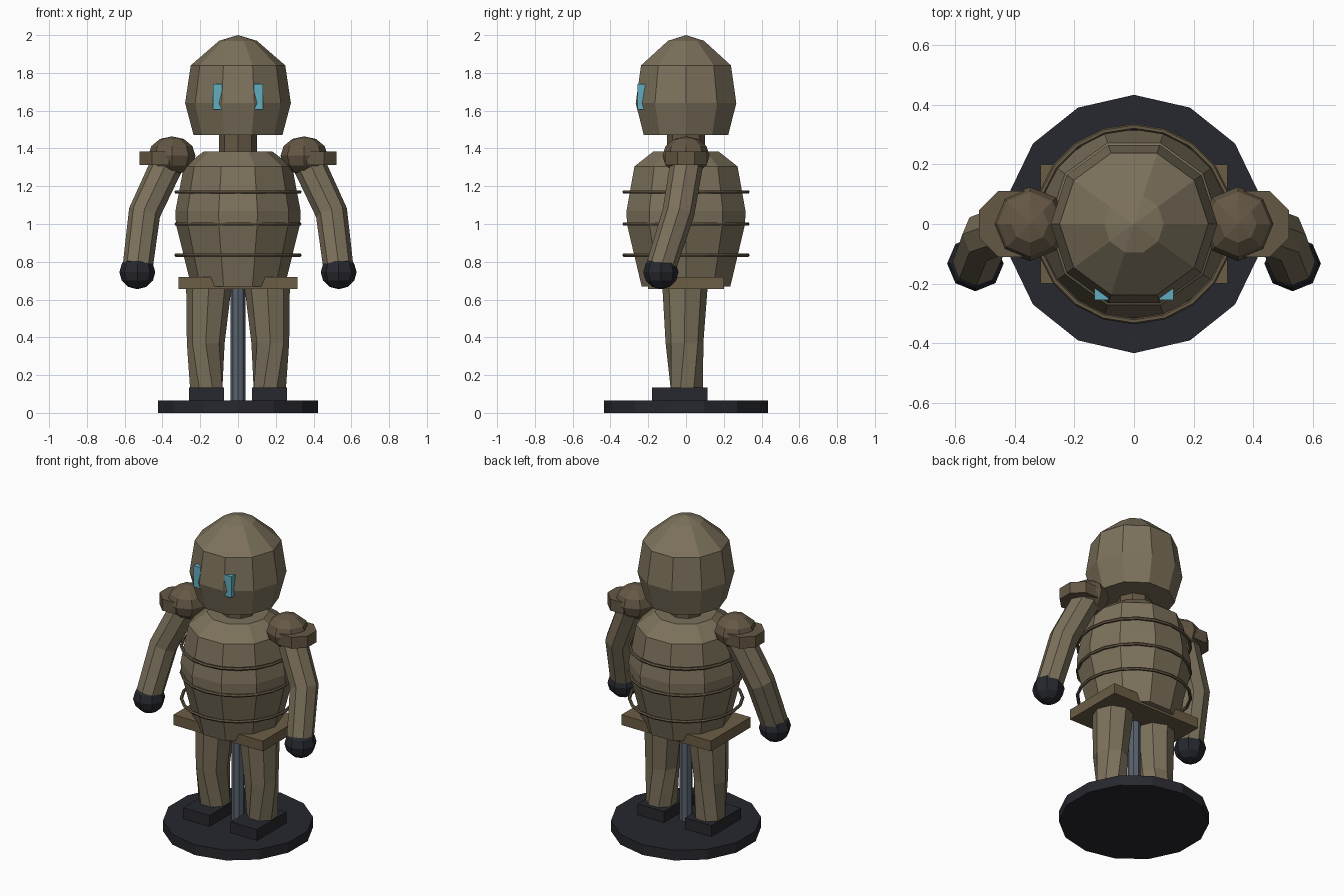
import bpy, bmesh
from math import pi, cos, sin
from mathutils import Vector, Matrix

if "Cube" in bpy.data.objects:
    bpy.data.objects.remove(bpy.data.objects["Cube"])


def material(name, rgb):
    m = bpy.data.materials.new(name)
    m.diffuse_color = (*rgb, 1)
    m.use_nodes = True
    m.node_tree.nodes["Principled BSDF"].inputs["Base Color"].default_value = m.diffuse_color
    return m


TAN = material("tan", (0.20, 0.165, 0.105))
BROWN = material("brown", (0.13, 0.098, 0.06))
BELT = material("belt_brown", (0.145, 0.11, 0.06))
DARK = material("dark", (0.02, 0.021, 0.028))
STEEL = material("steel", (0.10, 0.125, 0.155))
TEAL = material("teal", (0.12, 0.42, 0.53))


def finish(name, bm, mat):
    bmesh.ops.recalc_face_normals(bm, faces=bm.faces)
    me = bpy.data.meshes.new(name)
    bm.to_mesh(me)
    bm.free()
    me.materials.append(mat)
    ob = bpy.data.objects.new(name, me)
    bpy.context.collection.objects.link(ob)
    return ob


def bridge(bm, rings, closed=False):
    n = len(rings[0])
    pairs = list(zip(rings, rings[1:])) + ([(rings[-1], rings[0])] if closed else [])
    for a, b in pairs:
        for i in range(n):
            j = (i + 1) % n
            bm.faces.new((a[i], a[j], b[j], b[i]))
    if not closed:
        bm.faces.new(rings[0])
        bm.faces.new(rings[-1])


def lathe(name, profile, sides, mat, centre=(0, 0), start=0.0, closed=False):
    """Revolve (radius, z) points about a vertical axis."""
    bm = bmesh.new()
    rings = [[bm.verts.new((centre[0] + r * cos(start + 2 * pi * i / sides),
                            centre[1] + r * sin(start + 2 * pi * i / sides), z))
              for i in range(sides)] for r, z in profile]
    bridge(bm, rings, closed)
    bmesh.ops.remove_doubles(bm, verts=bm.verts, dist=1e-5)
    return finish(name, bm, mat)


def limb(name, stations, sides, mat):
    """Tube through (point, radius, spin) stations."""
    bm = bmesh.new()
    pts = [Vector(s[0]) for s in stations]
    rings = []
    for k, (p, r, spin) in enumerate(stations):
        t = (pts[min(k + 1, len(pts) - 1)] - pts[max(k - 1, 0)]).normalized()
        u = (Vector((1, 0, 0)) - t * t.x).normalized()
        v = t.cross(u)
        angles = [spin + 2 * pi * i / sides for i in range(sides)]
        rings.append([bm.verts.new(pts[k] + r * (u * cos(a) + v * sin(a))) for a in angles])
    bridge(bm, rings)
    return finish(name, bm, mat)


def box(name, lo, hi, mat):
    bm = bmesh.new()
    lo, hi = Vector(lo), Vector(hi)
    m = Matrix.Translation((lo + hi) / 2) @ Matrix.Diagonal((*(hi - lo), 1))
    bmesh.ops.create_cube(bm, size=1, matrix=m)
    return finish(name, bm, mat)


def ball(name, centre, scale, sides, rings, mat):
    bm = bmesh.new()
    m = Matrix.Translation(centre) @ Matrix.Diagonal((*scale, 1))
    bmesh.ops.create_uvsphere(bm, u_segments=sides, v_segments=rings, radius=1, matrix=m)
    return finish(name, bm, mat)


# Display stand
lathe("stand_base", [(0.434, 0), (0.434, 0.065)], 14, DARK, start=pi / 2)
lathe("stand_pole", [(0.039, 0.06), (0.039, 0.70)], 8, STEEL)

# Torso, neck, head
lathe("torso", [(0.247, 0.67), (0.329, 1.0), (0.331, 1.07), (0.287, 1.305), (0.18, 1.385)], 10, TAN)
lathe("neck", [(0.1, 1.36), (0.1, 1.50)], 8, BROWN)
lathe("head", [(0.235, 1.47), (0.28, 1.64), (0.25, 1.84), (0.1, 1.97), (0.0, 2.0)], 10, TAN)

# Hoops around the torso
for i, z in enumerate((0.835, 1.0, 1.17)):
    section = [(0.327 + 0.01 * cos(a * pi / 3), z + 0.01 * sin(a * pi / 3)) for a in range(6)]
    lathe(f"torso_hoop_{i + 1}", section, 20, BROWN, closed=True)

# Hip plate
box("hip_plate", (-0.315, -0.2, 0.655), (0.315, 0.2, 0.72), BELT)

# Mirrored parts
for side, s in (("right", 1), ("left", -1)):
    x0, x1 = sorted((s * 0.085, s * 0.133))
    box(f"{side}_eye", (x0, -0.256, 1.605), (x1, -0.20, 1.74), TEAL)

    limb(f"{side}_leg", [((s * 0.153, -0.005, 0.70), 0.122, 0),
                         ((s * 0.171, -0.008, 0.37), 0.1, 0),
                         ((s * 0.168, 0.005, 0.12), 0.092, s * pi / 8)], 8, TAN)
    x0, x1 = sorted((s * 0.074, s * 0.26))
    box(f"{side}_foot", (x0, -0.18, 0.06), (x1, 0.115, 0.135), DARK)

    limb(f"{side}_arm", [((s * 0.355, 0.01, 1.36), 0.088, 0),
                         ((s * 0.495, -0.04, 1.06), 0.085, 0),
                         ((s * 0.53, -0.13, 0.78), 0.08, 0)], 8, TAN)
    ball(f"{side}_hand", (s * 0.533, -0.133, 0.745), (0.095, 0.093, 0.09), 8, 6, DARK)

    ball(f"{side}_shoulder_cap", (s * 0.35, 0, 1.362), (0.125, 0.125, 0.102), 8, 6, BROWN)
    lathe(f"{side}_shoulder_plate", [(0.12, 1.312), (0.12, 1.385)], 8, BROWN,
          centre=(s * 0.41, 0), start=pi / 8)
